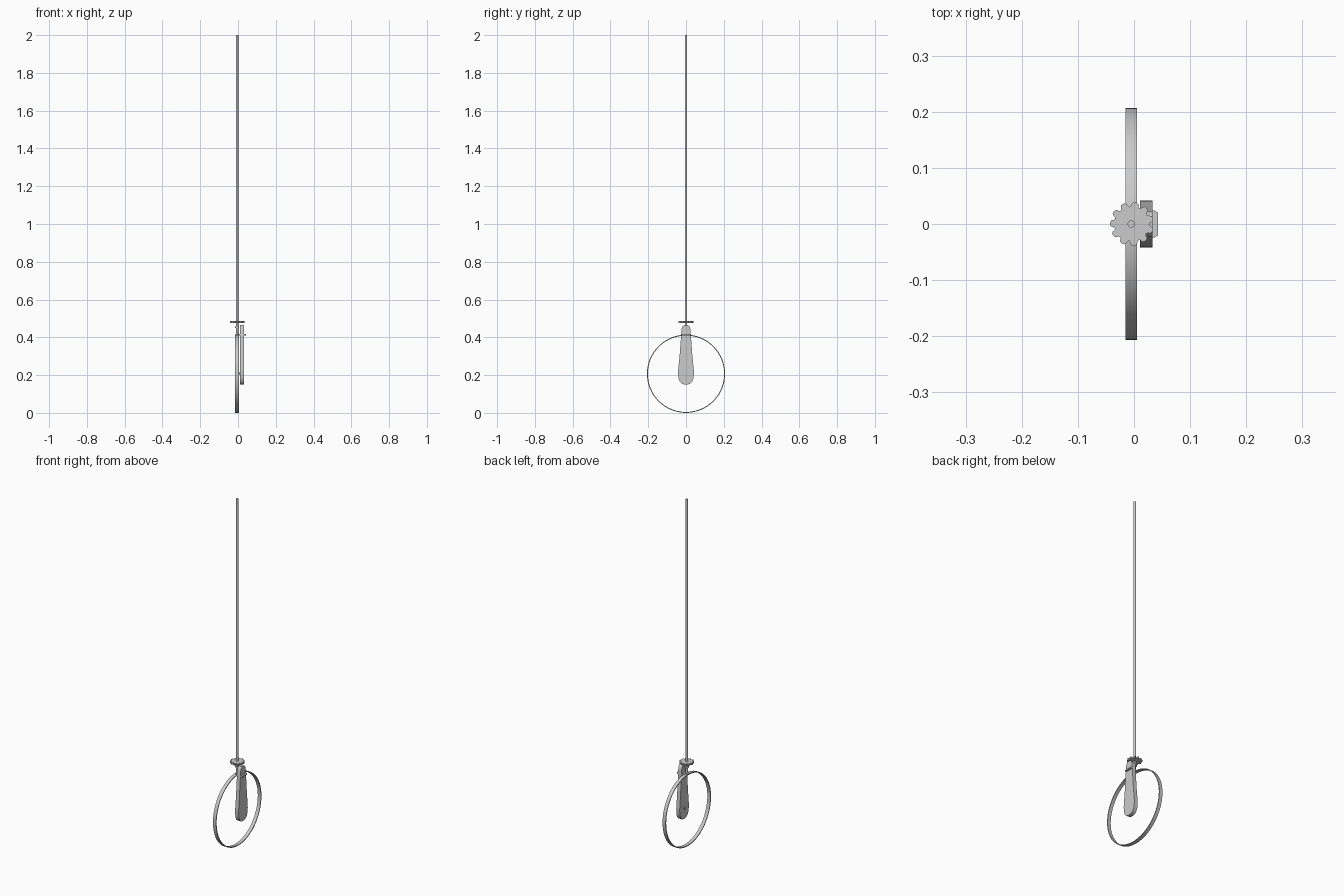
import bpy, bmesh, math

if "Cube" in bpy.data.objects:
    bpy.data.objects.remove(bpy.data.objects["Cube"])

AX = -0.005  # x of the shaft axis


def finish(name, bm):
    bmesh.ops.recalc_face_normals(bm, faces=bm.faces)
    me = bpy.data.meshes.new(name)
    bm.to_mesh(me)
    bm.free()
    ob = bpy.data.objects.new(name, me)
    bpy.context.collection.objects.link(ob)
    bpy.context.view_layer.objects.active = ob
    ob.select_set(True)
    bpy.ops.object.shade_smooth_by_angle(angle=math.radians(35))
    ob.select_set(False)
    return ob


def prism(name, pts, depth):
    """Extrude a closed 3D outline along the depth vector."""
    bm = bmesh.new()
    face = bm.faces.new([bm.verts.new(p) for p in pts])
    new = bmesh.ops.extrude_face_region(bm, geom=[face], use_keep_orig=True)["geom"]
    bmesh.ops.translate(bm, vec=depth, verts=[v for v in new if isinstance(v, bmesh.types.BMVert)])
    return finish(name, bm)


def disc(name, x, r, z0, z1, n):
    step = math.tau / n
    pts = [(x + r * math.cos((i + .5) * step), r * math.sin((i + .5) * step), z0) for i in range(n)]
    return prism(name, pts, (0, 0, z1 - z0))


# long thin shaft and its collar
disc("shaft", AX, 0.0065, 0.41, 2.0, 16)
disc("collar", AX, 0.011, 0.45, 0.458, 16)

# toothed wheel with slightly hooked teeth
teeth, pts = 11, []
for i in range(teeth):
    for f, r in ((-.32, .037), (-.1, .039), (.14, .0385), (.26, .035), (.36, .0315), (.5, .031), (.62, .033)):
        a = math.pi + (i + f) * math.tau / teeth
        pts.append((AX + 0.001 + r * math.cos(a), r * math.sin(a), 0.476))
prism("toothed_wheel", pts, (0, 0, 0.01))

# upright hoop: flat band swept around the x axis
bm = bmesh.new()
n, cz = 64, 0.207
loops = []
for i in range(n):
    a = math.tau * i / n
    loops.append([bm.verts.new((AX + dx, r * math.sin(a), cz + r * math.cos(a)))
                  for dx, r in ((-.01, .207), (.01, .207), (.01, .202), (-.01, .202))])
for i in range(n):
    p, q = loops[i], loops[(i + 1) % n]
    for k in range(4):
        bm.faces.new((p[k], p[(k + 1) % 4], q[(k + 1) % 4], q[k]))
finish("hoop", bm)

# teardrop paddle hanging beside the hoop
half = [(.010, .465), (.018, .458), (.023, .445), (.025, .42), (.034, .30), (.041, .23),
        (.042, .21), (.040, .185), (.033, .165), (.021, .154), (.009, .150)]
outline = half + [(-y, z) for y, z in reversed(half)]
prism("paddle", [(0.011, y, z) for y, z in outline], (0.022, 0, 0))

# clip holding the paddle to the shaft, and lower pin
clip = [(-.008, -.012), (.01, -.024), (.037, -.024), (.043, -.02)]
prism("clip", [(x, y, 0.411) for x, y in clip + [(x, -y) for x, y in reversed(clip)]], (0, 0, 0.007))
prism("lower_pin", [(0.005, .006 * math.cos(i * math.tau / 12), 0.21 + .006 * math.sin(i * math.tau / 12))
                    for i in range(12)], (0.01, 0, 0))
